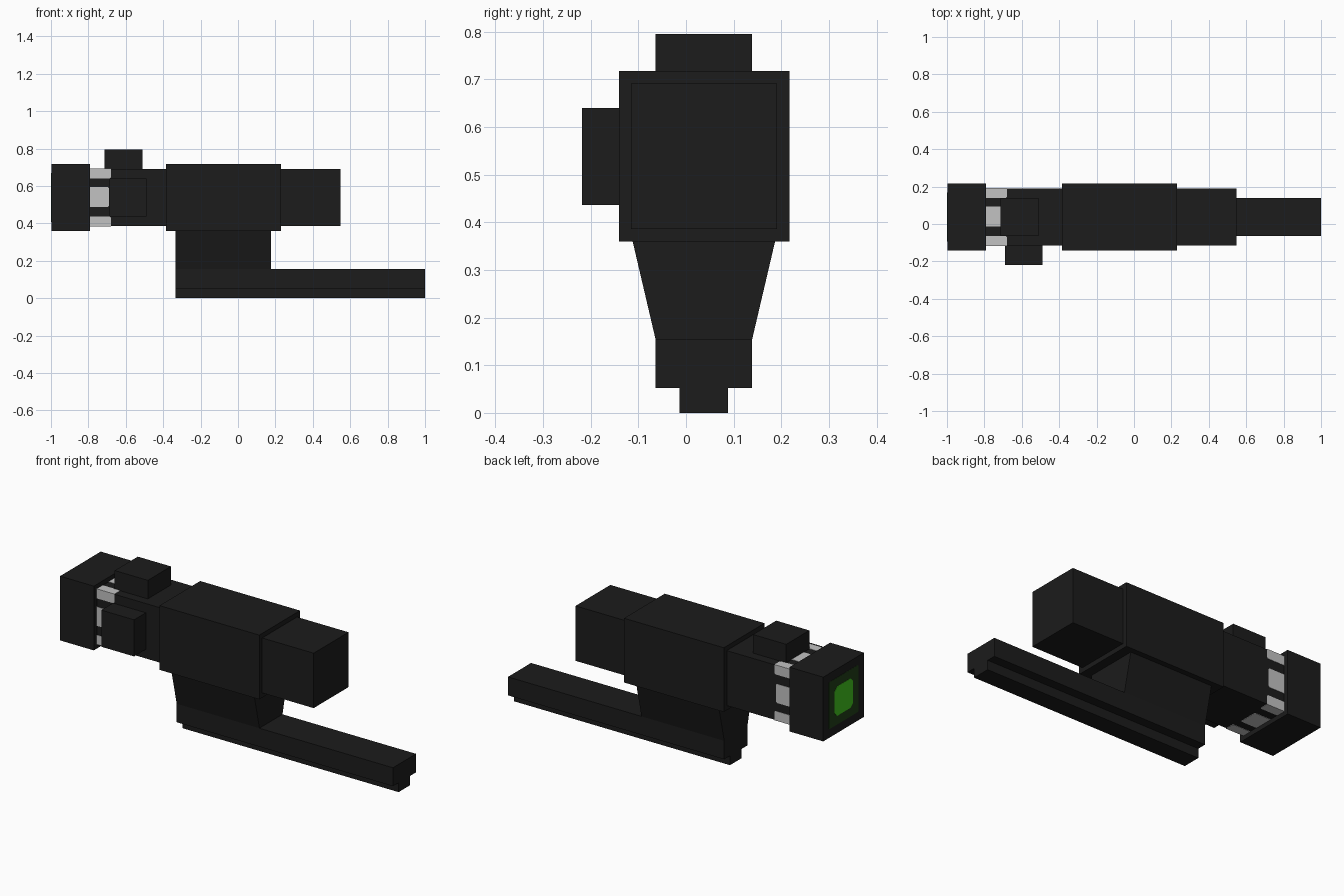
import bpy, bmesh, math
from mathutils import Matrix, Vector

if "Cube" in bpy.data.objects:
    bpy.data.objects.remove(bpy.data.objects["Cube"])


def material(name, r, g, b):
    m = bpy.data.materials.new(name)
    m.diffuse_color = (r, g, b, 1)
    m.use_nodes = True
    m.node_tree.nodes["Principled BSDF"].inputs["Base Color"].default_value = m.diffuse_color
    return m


BLACK = material("matte black", 0.0113, 0.0113, 0.0113)
GREY = material("light grey", 0.54, 0.54, 0.54)
GREEN = material("lens green", 0.055, 0.57, 0.013)
DARK_GREEN = material("dark lens green", 0.015, 0.05, 0.009)

CY, CZ = 0.038, 0.5385      # axis of the tube


def finish(name, bm, mat):
    bmesh.ops.recalc_face_normals(bm, faces=bm.faces)
    me = bpy.data.meshes.new(name)
    bm.to_mesh(me)
    bm.free()
    me.materials.append(mat)
    ob = bpy.data.objects.new(name, me)
    bpy.context.collection.objects.link(ob)
    return ob


def prism(name, outline, depth, mat):
    """Closed solid: a flat outline (3D points) swept along the depth vector."""
    bm = bmesh.new()
    near = [bm.verts.new(p) for p in outline]
    far = [bm.verts.new(Vector(p) + Vector(depth)) for p in outline]
    bm.faces.new(near)
    bm.faces.new(far[::-1])
    for i in range(len(near)):
        j = (i + 1) % len(near)
        bm.faces.new((near[i], near[j], far[j], far[i]))
    return finish(name, bm, mat)


def bar(name, x0, x1, y0, y1, z0, z1, flare=0.0):
    """Box along x; flare widens the top edge in y."""
    section = [(x0, y0, z0), (x0, y1, z0), (x0, y1 + flare, z1), (x0, y0 - flare, z1)]
    return prism(name, section, (x1 - x0, 0, 0), BLACK)


def square_bar(name, x0, x1, half):
    return bar(name, x0, x1, CY - half, CY + half, CZ - half, CZ + half)


# Sight tube
square_bar("eyepiece", -0.998, -0.79, 0.179)
square_bar("rear_tube", -0.79, -0.385, 0.153)
square_bar("main_body", -0.385, 0.23, 0.179)
square_bar("front_tube", 0.23, 0.547, 0.153)

# Adjustment knobs
bar("top_knob", -0.715, -0.511, -0.064, 0.139, 0.69, 0.795)
bar("side_knob", -0.69, -0.488, -0.218, -0.115, 0.436, 0.64)

# Mount and rail
bar("mount", -0.333, 0.177, -0.064, 0.139, 0.155, 0.36, flare=0.048)
bar("rail", -0.333, 1.0, -0.064, 0.139, 0.052, 0.155)
bar("rail_foot", -0.333, 1.0, -0.014, 0.088, 0.0, 0.052)


# Lens plates on the eyepiece end
def lens(name, half, cut, x0, x1, mat):
    corner = [Vector((half, half - cut)), Vector((half - cut, half))]
    turns = [Matrix.Rotation(k * math.pi / 2, 2) for k in range(4)]
    pts = [(x0, CY + q.x, CZ + q.y) for t in turns for q in (t @ p for p in corner)]
    prism(name, pts, (x1 - x0, 0, 0), mat)


lens("lens_rim", 0.131, 0.006, -0.998, -0.999, DARK_GREEN)
lens("lens_glow", 0.082, 0.022, -0.998, -1.0, GREEN)

# Grey marks around the rear tube, repeated on its four sides
T, SURF = 0.002, 0.153
for k in range(4):
    turn = Matrix.Translation((0, CY, CZ)) @ Matrix.Rotation(k * math.pi / 2, 4, 'X')
    for label, u0, u1, x1 in (("low", -SURF - T, -0.102, -0.68),
                              ("middle", -0.051, 0.055, -0.69),
                              ("high", 0.102, SURF + T, -0.68)):
        c0 = 0.006 if label != "low" else 0.0
        c1 = 0.006 if label != "high" else 0.0
        pts = [(-0.79, u0)]
        pts += [(x1 - c0, u0), (x1, u0 + c0)] if c0 else [(x1, u0)]
        pts += [(x1, u1 - c1), (x1 - c1, u1)] if c1 else [(x1, u1)]
        pts += [(-0.79, u1)]
        mark = prism(f"ring_mark_{label}_{k}", [(x, -SURF, u) for x, u in pts], (0, -T, 0), GREY)
        mark.data.transform(turn)
